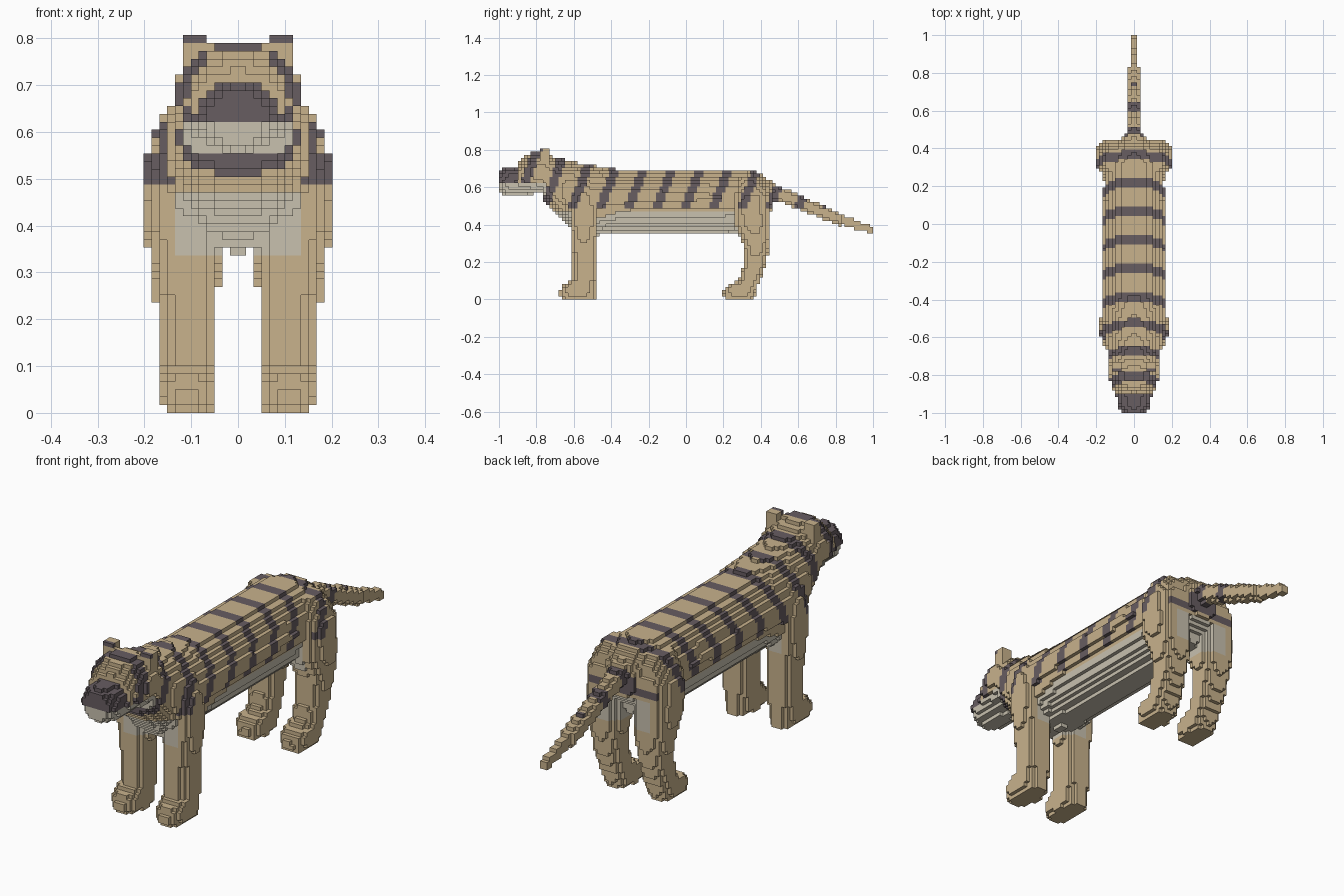
import bpy
import bmesh
from mathutils import Vector

if "Cube" in bpy.data.objects:
    bpy.data.objects.remove(bpy.data.objects["Cube"], do_unlink=True)

LENGTH, HEIGHT, HALF_WIDTH = 119, 48, 12      # size in blocks
BLOCK = 2 / LENGTH


def make_material(name, colour):
    material = bpy.data.materials.new(name)
    material.use_nodes = True
    material.diffuse_color = (*colour, 1)
    shader = next(n for n in material.node_tree.nodes if n.type == 'BSDF_PRINCIPLED')
    shader.inputs["Base Color"].default_value = (*colour, 1)
    return material


MATERIALS = [
    make_material("tan_fur", (0.578, 0.445, 0.262)),
    make_material("dark_stripe", (0.136, 0.109, 0.120)),
    make_material("cream_belly", (0.578, 0.533, 0.429)),
]
TAN, DARK, CREAM = range(len(MATERIALS))


def centre(cell):
    """Centre of a block in model space."""
    i, j, k = cell
    return Vector(((i + 0.5) * BLOCK, (j + 0.5) * BLOCK - 1, (k + 0.5) * BLOCK))


def section_at(stations, t):
    """Linear blend of the cross-sections on either side of t."""
    for a, b in zip(stations, stations[1:]):
        if a[0] <= t <= b[0]:
            f = (t - a[0]) / (b[0] - a[0])
            return [p + (q - p) * f for p, q in zip(a[1:], b[1:])]
    return None


def loft_along_y(stations):
    """Blocks within ellipses given as (y, centre z, radius x, radius z)."""
    cells = set()
    for j in range(LENGTH):
        section = section_at(stations, centre((0, j, 0)).y)
        if section is None:
            continue
        zc, rx, rz = section
        for i in range(-HALF_WIDTH, HALF_WIDTH):
            for k in range(HEIGHT):
                p = centre((i, j, k))
                if (p.x / rx) ** 2 + ((p.z - zc) / rz) ** 2 <= 1:
                    cells.add((i, j, k))
    return cells


def loft_along_z(stations):
    """Left side blocks from (z, centre x, centre y, radius x, radius y)."""
    cells = set()
    for k in range(HEIGHT):
        section = section_at(stations, centre((0, 0, k)).z)
        if section is None:
            continue
        xc, yc, rx, ry = section
        for i in range(HALF_WIDTH):
            for j in range(LENGTH):
                p = centre((i, j, k))
                if abs((p.x - xc) / rx) ** 2.5 + abs((p.y - yc) / ry) ** 2.5 <= 1:
                    cells.add((i, j, k))
    return cells


def mirrored(cells):
    return {(-1 - i, j, k) for i, j, k in cells}


def colour_of(cell):
    """Coat pattern: muzzle mask, pale chin and belly, slanted stripes."""
    p = centre(cell)
    if p.y < -0.74 and p.z < 0.622 and abs(p.x) < 0.11 and p.z > 0.555:
        return CREAM
    if p.y < -0.905 and p.z > 0.62:
        return DARK
    if 0.336 < p.z < 0.47 and abs(p.x) < 0.134 and p.y < 0.47:
        return CREAM
    phase = p.y + 0.383 - 0.37 * (p.z - 0.69) + BLOCK * 1.5
    if p.z > 0.488 and phase % (9 * BLOCK) < 3 * BLOCK:
        return DARK
    return TAN


# Body
torso = loft_along_y([
    (-0.60, 0.55, 0.15, 0.15), (-0.45, 0.55, 0.167, 0.15), (-0.3, 0.55, 0.165, 0.142),
    (0.0, 0.55, 0.162, 0.142), (0.32, 0.545, 0.158, 0.147), (0.4, 0.545, 0.14, 0.13),
    (0.46, 0.55, 0.06, 0.08)])
torso |= loft_along_y([
    (-0.6, 0.47, 0.13, 0.12), (0.25, 0.475, 0.13, 0.12), (0.4, 0.48, 0.11, 0.1)])

# Neck and deep chest
neck = loft_along_y([
    (-0.77, 0.65, 0.125, 0.12), (-0.68, 0.6, 0.14, 0.157), (-0.62, 0.557, 0.158, 0.18),
    (-0.5, 0.53, 0.168, 0.188), (-0.38, 0.525, 0.155, 0.175)])

# Head with short muzzle
head = loft_along_y([
    (-1.0, 0.635, 0.055, 0.058), (-0.97, 0.63, 0.08, 0.072), (-0.91, 0.632, 0.092, 0.074),
    (-0.87, 0.66, 0.112, 0.1), (-0.82, 0.677, 0.13, 0.115), (-0.77, 0.68, 0.137, 0.113),
    (-0.71, 0.665, 0.13, 0.1), (-0.65, 0.66, 0.1, 0.09)])

# Straight tail
tail = loft_along_y([
    (0.4, 0.6, 0.06, 0.06), (0.5, 0.565, 0.036, 0.042), (0.83, 0.425, 0.032, 0.034),
    (0.84, 0.422, 0.019, 0.03), (1.0, 0.37, 0.018, 0.02)])

# Legs and paws
front_leg = loft_along_z([
    (0, 0.108, -0.57, 0.046, 0.09), (0.03, 0.108, -0.58, 0.06, 0.1),
    (0.07, 0.108, -0.575, 0.063, 0.092), (0.11, 0.108, -0.545, 0.06, 0.066),
    (0.25, 0.108, -0.545, 0.06, 0.067), (0.36, 0.11, -0.545, 0.074, 0.072),
    (0.5, 0.112, -0.55, 0.074, 0.078), (0.58, 0.105, -0.55, 0.07, 0.07),
    (0.64, 0.1, -0.55, 0.05, 0.05)])
rear_leg = loft_along_z([
    (0, 0.108, 0.28, 0.046, 0.075), (0.03, 0.108, 0.285, 0.06, 0.088),
    (0.07, 0.108, 0.295, 0.063, 0.088), (0.1, 0.108, 0.34, 0.056, 0.06),
    (0.2, 0.112, 0.37, 0.06, 0.06), (0.3, 0.112, 0.376, 0.074, 0.07),
    (0.4, 0.115, 0.355, 0.085, 0.098), (0.54, 0.115, 0.35, 0.085, 0.1),
    (0.6, 0.11, 0.345, 0.07, 0.085), (0.65, 0.1, 0.34, 0.05, 0.06)])

# Square ears
ear = {(i, j, k) for i in range(4, 7) for j in range(13, 16) for k in range(42, HEIGHT)}

parts = {"torso": torso, "neck": neck, "head": head, "tail": tail}
for name, cells in (("front_leg", front_leg), ("rear_leg", rear_leg), ("ear", ear)):
    parts["left_" + name] = cells
    parts["right_" + name] = mirrored(cells)

# Each block belongs to the first part that claims it
claimed = set()
for name in parts:
    parts[name] = parts[name] - claimed
    claimed |= parts[name]

# Six block sides: outward step and the two axes spanning the side
SIDES = [(axis, sign) for axis in range(3) for sign in (0, 1)]


def side_corners(cell, axis, sign):
    u, w = (axis + 1) % 3, (axis + 2) % 3
    corners = []
    for du, dw in ((0, 0), (1, 0), (1, 1), (0, 1)):
        corner = list(cell)
        corner[axis] += sign
        corner[u] += du
        corner[w] += dw
        corners.append(tuple(corner))
    return corners if sign else corners[::-1]


def build_part(name, cells):
    """Mesh the sides of the part's blocks that face open air."""
    bm = bmesh.new()
    verts = {}
    for cell in sorted(cells):
        for axis, sign in SIDES:
            neighbour = list(cell)
            neighbour[axis] += 1 if sign else -1
            if tuple(neighbour) in claimed:
                continue
            ring = []
            for corner in side_corners(cell, axis, sign):
                if corner not in verts:
                    i, j, k = corner
                    verts[corner] = bm.verts.new((i * BLOCK, j * BLOCK - 1, k * BLOCK))
                ring.append(verts[corner])
            bm.faces.new(ring).material_index = colour_of(cell)
    mesh = bpy.data.meshes.new(name)
    bm.to_mesh(mesh)
    bm.free()
    for material in MATERIALS:
        mesh.materials.append(material)
    bpy.context.collection.objects.link(bpy.data.objects.new(name, mesh))


for part_name, part_cells in parts.items():
    build_part(part_name, part_cells)
